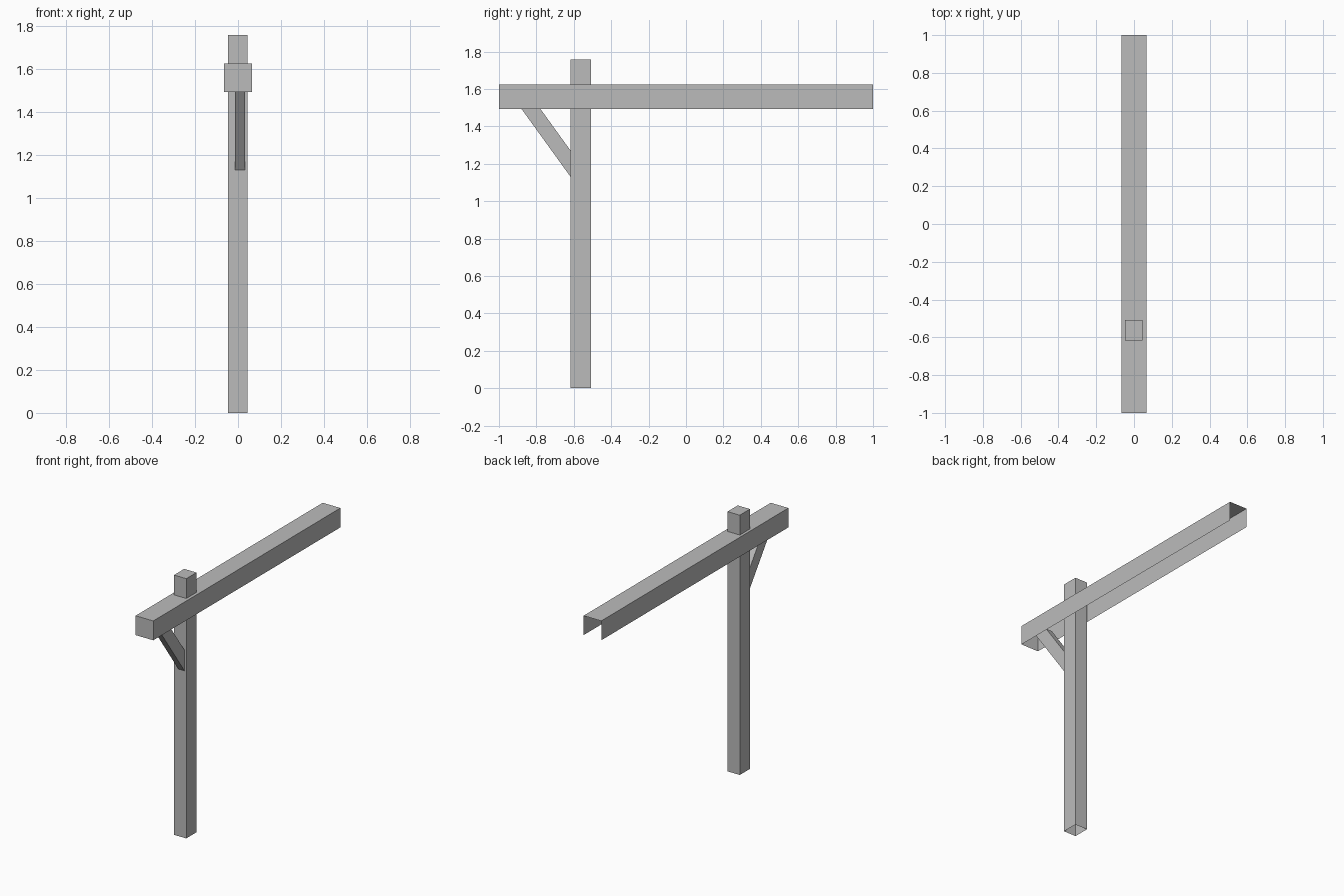
import bpy
import bmesh

cube = bpy.data.objects.get("Cube")
if cube:
    bpy.data.objects.remove(cube, do_unlink=True)

grey = bpy.data.materials.new("plain_grey")
grey.use_nodes = True
colour = (0.5, 0.5, 0.5, 1)
grey.diffuse_color = colour
grey.node_tree.nodes["Principled BSDF"].inputs["Base Color"].default_value = colour


def add_prism(name, profile, x0, x1, open_sides):
    """Extrude a (y, z) profile along x, leaving out the listed profile edges."""
    bm = bmesh.new()
    left = [bm.verts.new((x0, y, z)) for y, z in profile]
    right = [bm.verts.new((x1, y, z)) for y, z in profile]
    bm.faces.new(left)
    bm.faces.new(right[::-1])
    count = len(profile)
    for i in range(count):
        if i not in open_sides:
            j = (i + 1) % count
            bm.faces.new((left[j], left[i], right[i], right[j]))
    bmesh.ops.recalc_face_normals(bm, faces=bm.faces)
    mesh = bpy.data.meshes.new(name)
    bm.to_mesh(mesh)
    bm.free()
    mesh.materials.append(grey)
    obj = bpy.data.objects.new(name, mesh)
    bpy.context.collection.objects.link(obj)
    return obj


def rectangle(y0, y1, z0, z1):
    # Edges in order: bottom, back, top, front
    return [(y0, z0), (y1, z0), (y1, z1), (y0, z1)]


# Upright post, open underneath
add_prism("post", rectangle(-0.617, -0.508, 0, 1.757), -0.047, 0.045, {0})

# Cross beam, a channel open underneath and at the back end
add_prism("beam", rectangle(-1, 1, 1.492, 1.623), -0.066, 0.066, {0, 1})

# Diagonal brace, with both ends open where it meets the post and the beam
brace = [(-0.617, 1.13), (-0.617, 1.27), (-0.805, 1.53), (-0.906, 1.53)]
add_prism("brace", brace, -0.014, 0.032, {0, 2})
